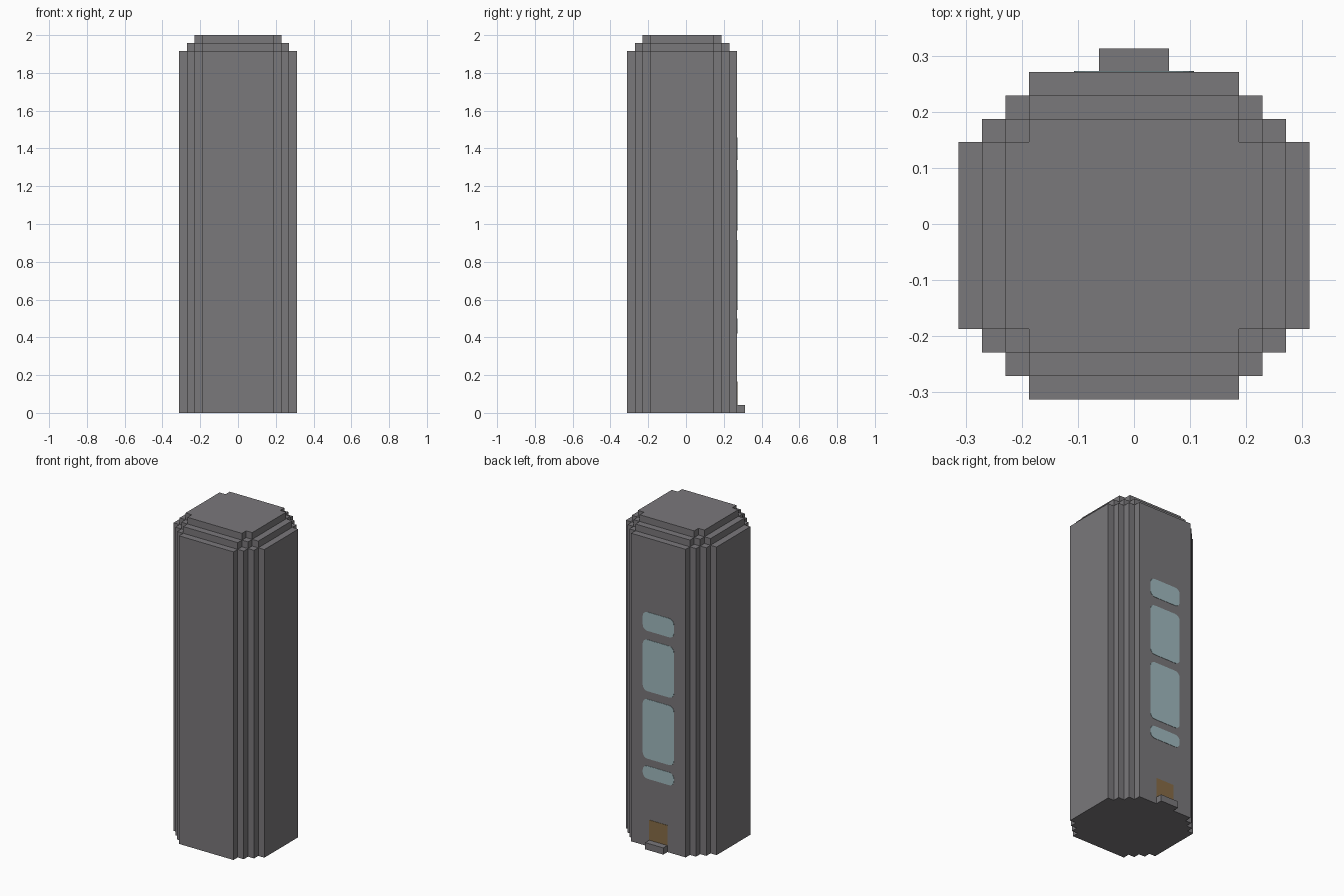
import bpy
import bmesh
import math
from mathutils import Vector

cube = bpy.data.objects.get("Cube")
if cube:
    bpy.data.objects.remove(cube, do_unlink=True)

U = 1 / 24            # one block of the stepped grid
CY = -U / 2           # body centre in y
BACK = 6.5 * U        # y of the back wall


def material(name, rgb):
    """Flat material from sRGB bytes."""
    colour = [((c / 255 + 0.055) / 1.055) ** 2.4 for c in rgb] + [1]
    mat = bpy.data.materials.new(name)
    mat.use_nodes = True
    mat.diffuse_color = colour
    mat.node_tree.nodes["Principled BSDF"].inputs["Base Color"].default_value = colour
    return mat


def prism(bm, outline, offset, open_base=False):
    """Extrude a planar outline along offset into a closed solid."""
    base = bm.faces.new([bm.verts.new(p) for p in outline])
    made = bmesh.ops.extrude_face_region(bm, geom=[base], use_keep_orig=True)["geom"]
    verts = [g for g in made if isinstance(g, bmesh.types.BMVert)]
    bmesh.ops.translate(bm, verts=verts, vec=offset)
    faces = {f for v in verts for f in v.link_faces} | {base}
    bmesh.ops.recalc_face_normals(bm, faces=list(faces))
    if open_base:
        bmesh.ops.delete(bm, geom=[base], context='FACES_ONLY')


def finish(bm, name, mat):
    mesh = bpy.data.meshes.new(name)
    bm.to_mesh(mesh)
    bm.free()
    mesh.materials.append(mat)
    obj = bpy.data.objects.new(name, mesh)
    bpy.context.collection.objects.link(obj)
    return obj


def stepped_outline(steps, z):
    """Rectangle whose four corners are cut into block-sized stairs."""
    quarter = []
    for i in range(steps):
        x, y = (4.5 + steps - 1 - i) * U, (4 + i) * U
        if i:
            quarter.append((x, y - U))
        quarter.append((x, y))
    loop = quarter + [(-x, y) for x, y in reversed(quarter)]
    loop += [(-x, -y) for x, y in quarter] + [(x, -y) for x, y in reversed(quarter)]
    return [Vector((x, y + CY, z)) for x, y in loop]


def rounded_outline(half_w, z0, z1, radius):
    """Rounded rectangle lying on the back wall."""
    points = []
    corners = ((1, z1, 0), (-1, z1, 90), (-1, z0, 180), (1, z0, 270))
    for side, z, start in corners:
        cx = side * (half_w - radius)
        cz = z - radius if z == z1 else z + radius
        for k in range(5):
            a = math.radians(start + k * 22.5)
            points.append(Vector((cx + radius * math.cos(a), BACK,
                                  cz + radius * math.sin(a))))
    return points


def rect_outline(half_w, y, z0, z1):
    return [Vector((x, y, z)) for x, z in
            ((-half_w, z0), (half_w, z0), (half_w, z1), (-half_w, z1))]


wall_grey = material("wall grey", (122, 120, 123))
glass_blue = material("glass pale blue", (160, 186, 191))
door_brown = material("door brown", (135, 108, 70))

# Tower body: three stacked tiers, each one block smaller
bm = bmesh.new()
for steps, z0, z1 in ((4, 0, 46 * U), (3, 46 * U, 47 * U), (2, 47 * U, 48 * U)):
    prism(bm, stepped_outline(steps, z0), Vector((0, 0, z1 - z0)), open_base=z0 > 0)
finish(bm, "tower_body", wall_grey)

# Doorstep at the foot of the back wall
bm = bmesh.new()
prism(bm, rect_outline(1.5 * U, BACK, 0, U), Vector((0, U, 0)))
finish(bm, "doorstep", wall_grey)

# Door plate above the doorstep
bm = bmesh.new()
prism(bm, rect_outline(1.5 * U, BACK, U, 4 * U), Vector((0, 0.002, 0)))
finish(bm, "door", door_brown)

# Column of rounded window panes
panes = ((0.42, 0.5), (0.545, 0.915), (0.965, 1.285), (1.34, 1.457))
for n, (z0, z1) in enumerate(panes, 1):
    bm = bmesh.new()
    prism(bm, rounded_outline(0.107, z0, z1, 0.032), Vector((0, 0.002, 0)))
    finish(bm, f"window_pane_{n}", glass_blue)
